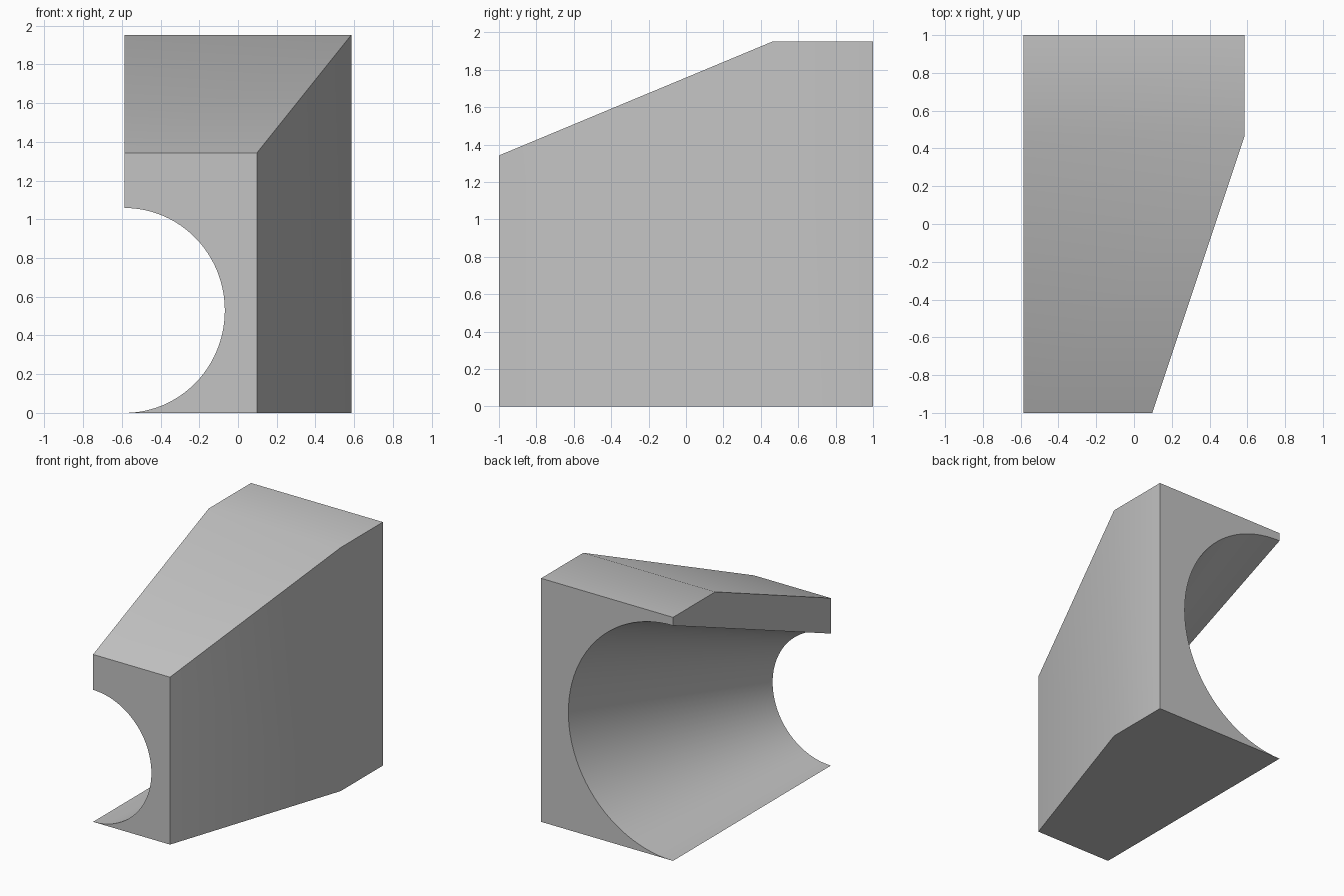
import bpy, bmesh
from math import sin, cos, pi, radians

cube = bpy.data.objects.get("Cube")
if cube:
    bpy.data.objects.remove(cube, do_unlink=True)

LEFT = -0.585
ARC_STEPS = 48
FRONT, KNEE, BACK = -1.0, 0.465, 1.0

# Plain grey material
grey = bpy.data.materials.new("light grey")
grey.use_nodes = True
colour = (0.55, 0.55, 0.55, 1)
grey.diffuse_color = colour
grey.node_tree.nodes["Principled BSDF"].inputs["Base Color"].default_value = colour


def section(y, right, top):
    """Block outline at depth y, with the half round of the tapered bore."""
    t = (y - FRONT) / (BACK - FRONT)
    rx = 0.517 + t * (0.928 - 0.517)
    rz = 0.529 + t * (0.943 - 0.529)
    points = [(LEFT, y, top), (right, y, top), (right, y, 0)]
    for i in range(ARC_STEPS + 1):
        a = pi * i / ARC_STEPS
        points.append((LEFT + rx * sin(a), y, rz * (1 - cos(a))))
    return points


# Loft the block through front, knee and back sections
bm = bmesh.new()
loops = [[bm.verts.new(p) for p in section(*s)] for s in (
    (FRONT, 0.097, 1.342), (KNEE, 0.585, 1.952), (BACK, 0.585, 1.952))]
for a, b in zip(loops, loops[1:]):
    for i in range(len(a)):
        j = (i + 1) % len(a)
        bm.faces.new((a[i], a[j], b[j], b[i]))

# End caps
bm.faces.new(loops[0])
bm.faces.new(loops[-1])
bmesh.ops.recalc_face_normals(bm, faces=bm.faces)

mesh = bpy.data.meshes.new("bored_block")
bm.to_mesh(mesh)
bm.free()
mesh.materials.append(grey)
block = bpy.data.objects.new("bored_block", mesh)
bpy.context.collection.objects.link(block)

# Smooth bore and shallow bends, crisp outer edges
bpy.ops.object.select_all(action='DESELECT')
block.select_set(True)
bpy.context.view_layer.objects.active = block
bpy.ops.object.shade_smooth_by_angle(angle=radians(30))
